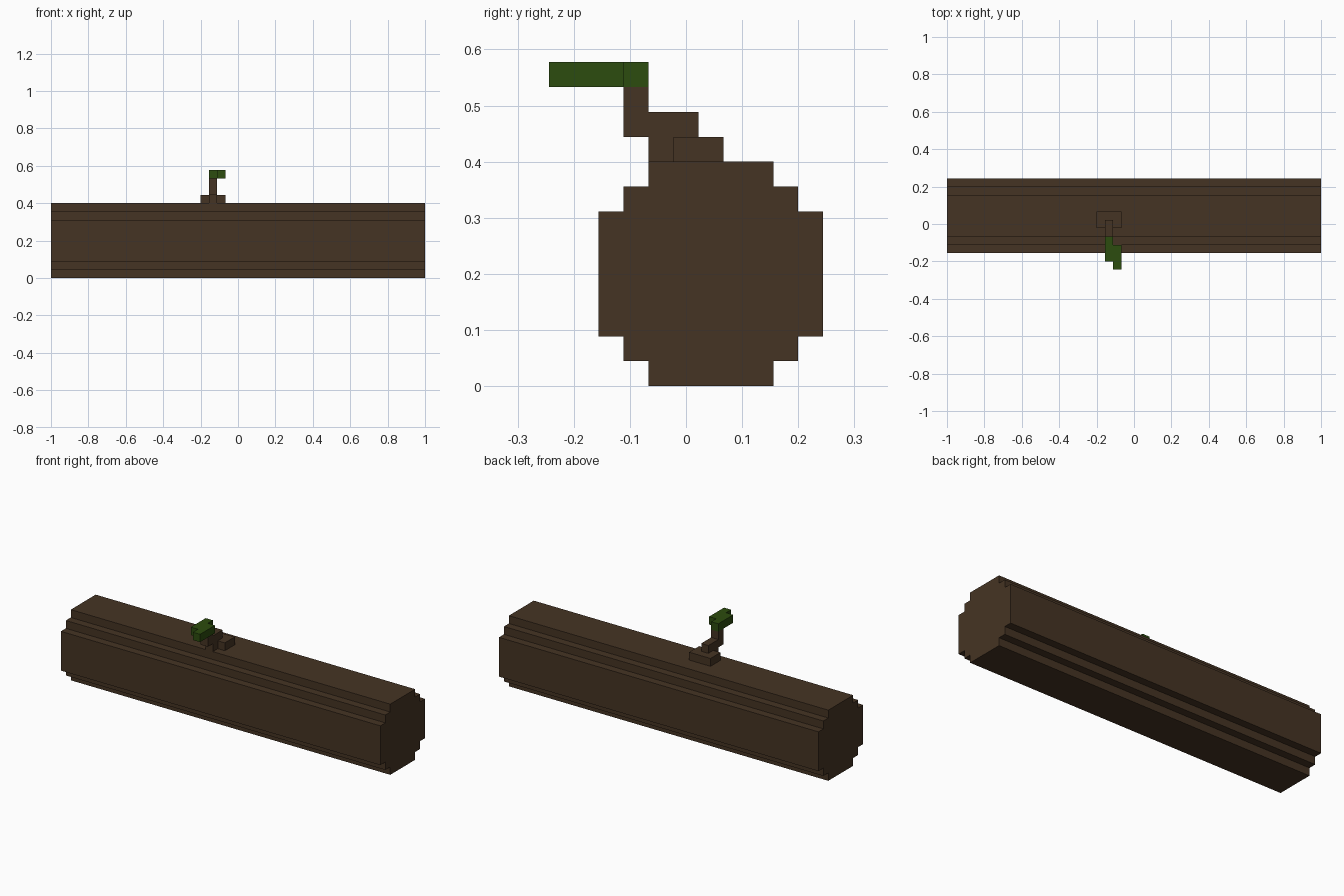
import bpy
import bmesh
from mathutils import Vector

cube = bpy.data.objects.get("Cube")
if cube:
    bpy.data.objects.remove(cube, do_unlink=True)

U = 2 / 45  # one block of the grid


def material(name, rgb):
    mat = bpy.data.materials.new(name)
    mat.use_nodes = True
    mat.diffuse_color = (*rgb, 1)
    mat.node_tree.nodes["Principled BSDF"].inputs["Base Color"].default_value = (*rgb, 1)
    return mat


def prism(name, outline, axis, start, end, mat):
    """Extrude a 2D outline (in blocks) along x (outline is y, z) or z (outline is x, y)."""
    bm = bmesh.new()
    if axis == "x":
        pts = [Vector((start, a, b)) for a, b in outline]
        step = Vector((end - start, 0, 0))
    else:
        pts = [Vector((a, b, start)) for a, b in outline]
        step = Vector((0, 0, end - start))
    face = bm.faces.new([bm.verts.new(p * U) for p in pts])
    result = bmesh.ops.extrude_face_region(bm, geom=[face])
    top = [v for v in result["geom"] if isinstance(v, bmesh.types.BMVert)]
    bmesh.ops.translate(bm, verts=top, vec=step * U)
    bmesh.ops.recalc_face_normals(bm, faces=bm.faces)
    mesh = bpy.data.meshes.new(name)
    bm.to_mesh(mesh)
    bm.free()
    mesh.materials.append(mat)
    obj = bpy.data.objects.new(name, mesh)
    bpy.context.collection.objects.link(obj)
    return obj


bark = material("dark brown bark", (0.060, 0.034, 0.0168))
leaf_green = material("leaf green", (0.0252, 0.0723, 0.0044))

# Log: stepped round section, mirrored from its right-hand half
half = [(2.5, 0), (2.5, 1), (3.5, 1), (3.5, 2), (4.5, 2),
        (4.5, 7), (3.5, 7), (3.5, 8), (2.5, 8), (2.5, 9)]
section = [(1 + y, z) for y, z in half] + [(1 - y, z) for y, z in reversed(half)]
prism("log", section, "x", -22.5, 22.5, bark)

# Twig: flat knot on the log, with a stepped stem leaning forward
prism("twig_base", [(-4.5, -0.5), (-1.5, -0.5), (-1.5, 1.5), (-4.5, 1.5)], "z", 9, 10, bark)
stem = [(-1.5, 9), (0.5, 9), (0.5, 11), (-1.5, 11),
        (-1.5, 12), (-2.5, 12), (-2.5, 10), (-1.5, 10)]
# The stem outline is split where its two steps meet
prism("twig_stem_lower", stem[:4], "x", -3.5, -2.5, bark)
prism("twig_stem_upper", stem[4:7] + [(-1.5, 10)], "x", -3.5, -2.5, bark)

# Leaf: two offset strips in one flat outline
leaf = [(-3.5, -1.5), (-3.5, -4.5), (-2.5, -4.5), (-2.5, -5.5),
        (-1.5, -5.5), (-1.5, -2.5), (-2.5, -2.5), (-2.5, -1.5)]
prism("leaf", leaf, "z", 12, 13, leaf_green)
